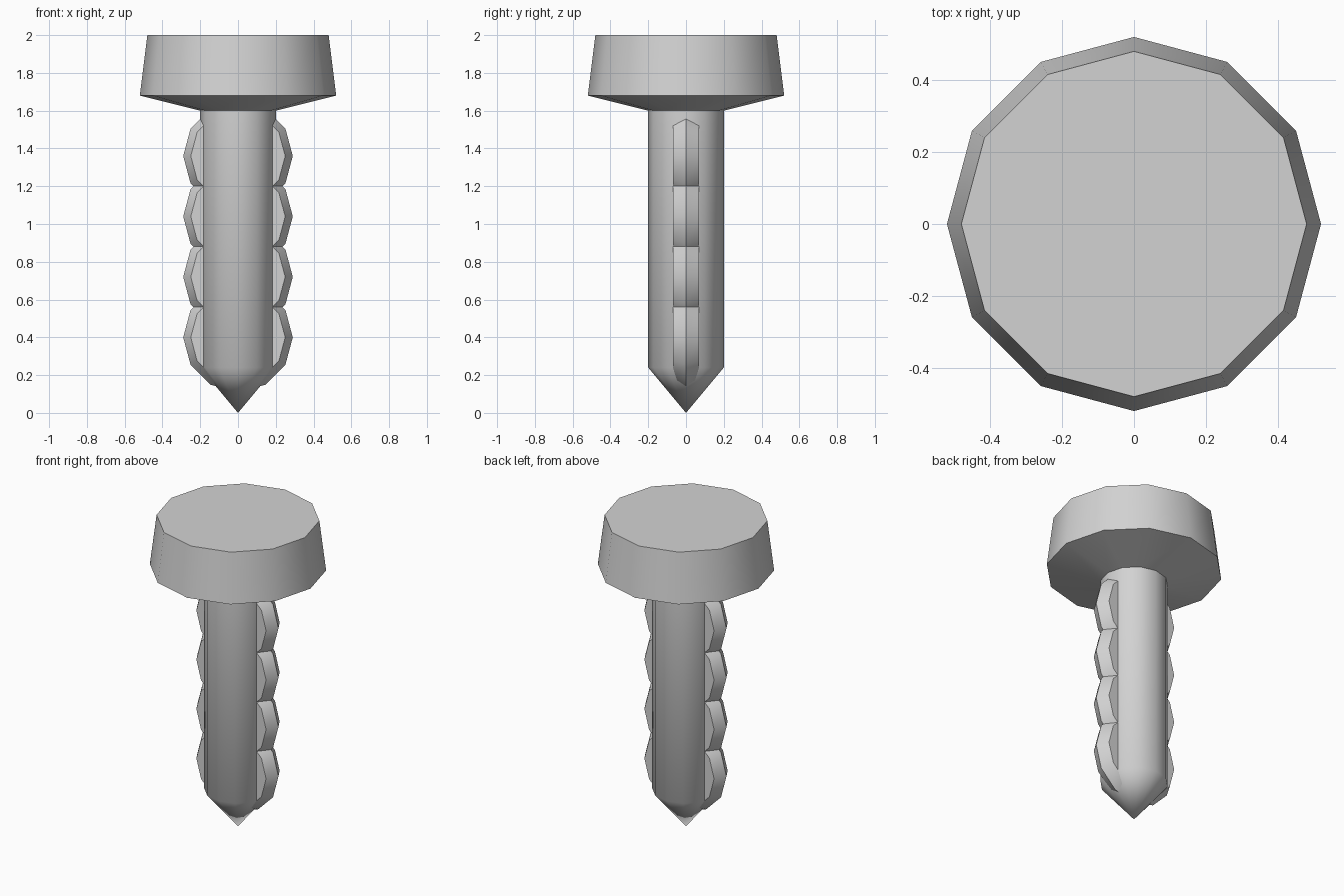
import bpy, bmesh, math

if "Cube" in bpy.data.objects:
    bpy.data.objects.remove(bpy.data.objects["Cube"])

SIDES = 12

steel = bpy.data.materials.new("light grey metal")
steel.diffuse_color = (0.65, 0.65, 0.65, 1.0)
steel.use_nodes = True
steel.node_tree.nodes["Principled BSDF"].inputs["Base Color"].default_value = steel.diffuse_color


def finish(name, bm):
    """Turn a bmesh into a named object, smooth below 45 degrees."""
    bmesh.ops.recalc_face_normals(bm, faces=bm.faces)
    mesh = bpy.data.meshes.new(name)
    bm.to_mesh(mesh)
    bm.free()
    mesh.materials.append(steel)
    obj = bpy.data.objects.new(name, mesh)
    bpy.context.collection.objects.link(obj)
    bpy.ops.object.select_all(action='DESELECT')
    obj.select_set(True)
    bpy.context.view_layer.objects.active = obj
    bpy.ops.object.shade_smooth_by_angle(angle=math.radians(45))
    return obj


def circle(bm, radius, z):
    return [bm.verts.new((radius * math.cos(2 * math.pi * i / SIDES),
                          radius * math.sin(2 * math.pi * i / SIDES), z))
            for i in range(SIDES)]


def bridge(bm, a, b):
    n = len(a)
    for i in range(n):
        j = (i + 1) % n
        bm.faces.new((a[i], a[j], b[j], b[i]))


# Head, shank and pointed tip, as one turned profile (radius, height)
bm = bmesh.new()
profile = [(0.2, 0.24), (0.2, 1.6), (0.52, 1.68), (0.48, 2.0)]
rings = [circle(bm, r, z) for r, z in profile]
for lower, upper in zip(rings, rings[1:]):
    bridge(bm, lower, upper)
bm.faces.new(rings[-1])
tip = bm.verts.new((0, 0, 0))
for i in range(SIDES):
    bm.faces.new((rings[0][i], tip, rings[0][(i + 1) % SIDES]))
finish("bolt_body", bm)

# Four upright rings with six-sided section, poking out on both sides
MAJOR, MINOR, SECTION = 0.21, 0.08, 6
for k in range(4):
    bm = bmesh.new()
    loops = []
    for i in range(SIDES):
        a = 2 * math.pi * i / SIDES
        loop = []
        for j in range(SECTION):
            b = 2 * math.pi * j / SECTION
            r = MAJOR + MINOR * math.cos(b)
            loop.append(bm.verts.new((r * math.cos(a), MINOR * math.sin(b),
                                      0.4 + 0.32 * k + r * math.sin(a))))
        loops.append(loop)
    for i in range(SIDES):
        bridge(bm, loops[i], loops[(i + 1) % SIDES])
    finish(f"side_ring_{k + 1}", bm)
